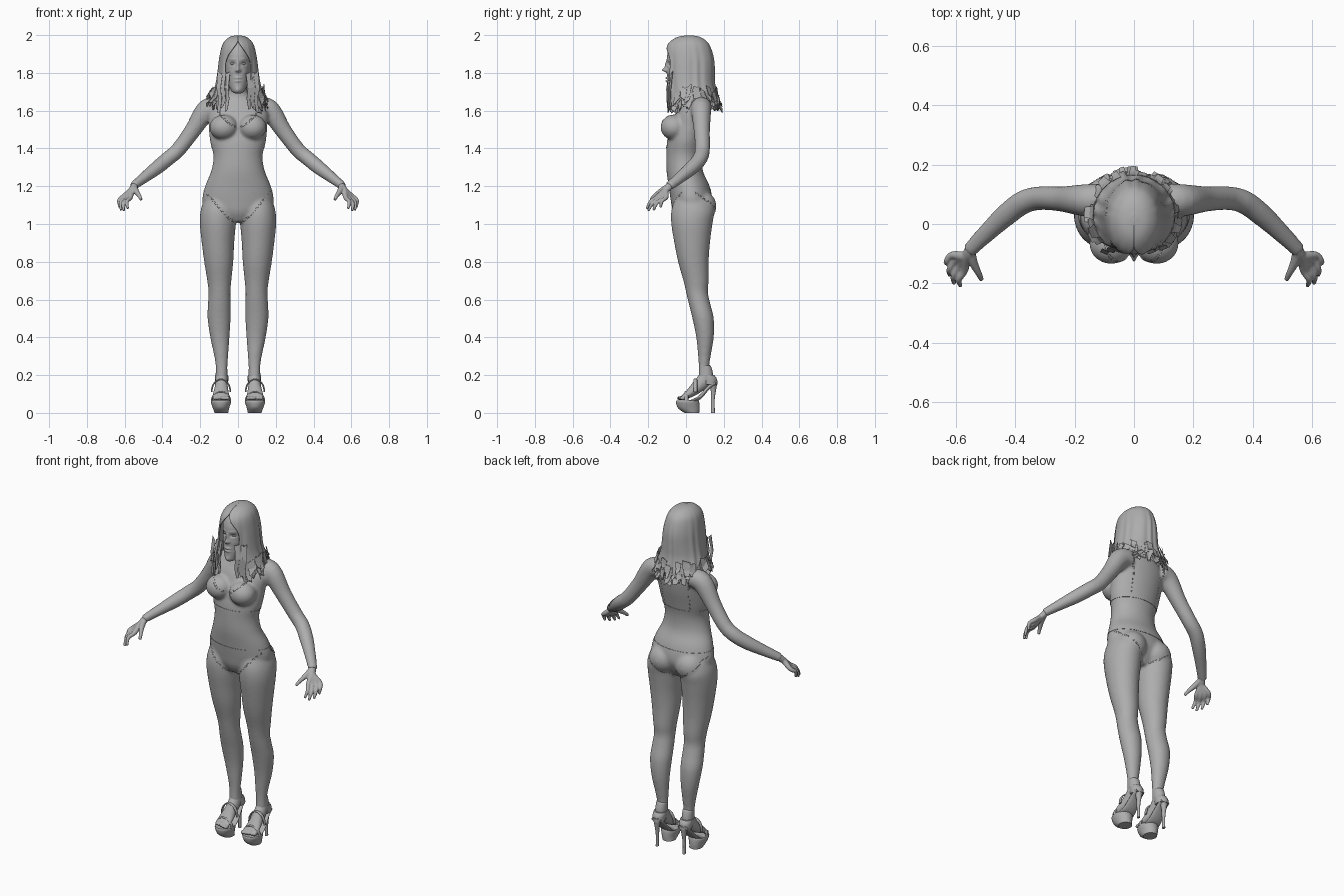
import bpy, bmesh, random
from math import sin, cos, pi, exp
from mathutils import Vector

random.seed(4)
if "Cube" in bpy.data.objects:
    bpy.data.objects.remove(bpy.data.objects["Cube"])

grey = bpy.data.materials.new("plain grey")
grey.use_nodes = True
GREY = (0.42, 0.42, 0.42, 1)
grey.diffuse_color = GREY
grey.node_tree.nodes["Principled BSDF"].inputs["Base Color"].default_value = GREY


def spline(rows, steps):
    """Smooth interpolation through rows of numbers."""
    rows = [Vector(r) for r in rows]
    out = []
    for i in range(len(rows) - 1):
        a, b = rows[max(i - 1, 0)], rows[i]
        c, d = rows[i + 1], rows[min(i + 2, len(rows) - 1)]
        for k in range(steps):
            t = k / steps
            out.append(b + (c - a) * (t / 2) + (a * 2 - b * 5 + c * 4 - d) * (t * t / 2)
                       + (b * 3 - a - c * 3 + d) * (t ** 3 / 2))
    return out + [rows[-1]]


def skin(bm, rings):
    loops = [[bm.verts.new(p) for p in ring] for ring in rings]
    n = len(loops[0])
    for a, b in zip(loops, loops[1:]):
        for i in range(n):
            j = (i + 1) % n
            bm.faces.new((a[i], a[j], b[j], b[i]))
    bm.faces.new(loops[0])
    bm.faces.new(loops[-1])


def stack(bm, rows, side=1, n=32, steps=5):
    """Level oval sections: height, centre x, half width, front y, back y."""
    rings = []
    for z, x, w, f, b in spline(rows, steps):
        rings.append([(side * x + w * cos(2 * pi * i / n),
                       (f + b) / 2 + (b - f) / 2 * sin(2 * pi * i / n), z) for i in range(n)])
    skin(bm, rings)


def tube(bm, rows, side=1, n=16, steps=5):
    """Oval sections square to a path: x, y, z, two radii."""
    rows = spline(rows, steps)
    pts = [Vector((side * r[0], r[1], r[2])) for r in rows]
    rings = []
    for i, p in enumerate(pts):
        t = (pts[min(i + 1, len(pts) - 1)] - pts[max(i - 1, 0)]).normalized()
        u = Vector((0, 1, 0)).cross(t).normalized()
        v = t.cross(u)
        rings.append([p + u * (rows[i][3] * cos(2 * pi * k / n))
                      + v * (rows[i][4] * sin(2 * pi * k / n)) for k in range(n)])
    skin(bm, rings)


def ball(bm, centre, size):
    made = bmesh.ops.create_uvsphere(bm, u_segments=24, v_segments=16, radius=1)["verts"]
    for v in made:
        v.co = Vector([c + s * q for c, s, q in zip(centre, size, v.co)])


def finish(bm, name, smooth=True, voxel=0, blur=0):
    bmesh.ops.recalc_face_normals(bm, faces=bm.faces)
    mesh = bpy.data.meshes.new(name)
    bm.to_mesh(mesh)
    bm.free()
    mesh.materials.append(grey)
    for p in mesh.polygons:
        p.use_smooth = smooth and len(p.vertices) < 5
    ob = bpy.data.objects.new(name, mesh)
    bpy.context.collection.objects.link(ob)
    if voxel:
        m = ob.modifiers.new("merge", 'REMESH')
        m.mode, m.voxel_size, m.use_smooth_shade = 'VOXEL', voxel, True
        m = ob.modifiers.new("soften", 'SMOOTH')
        m.factor, m.iterations = 0.5, blur
    return ob


# Body: torso, legs, arms and soft forms merged together
bm = bmesh.new()
stack(bm, [(1.01, 0, .05, -.04, .09), (1.06, 0, .15, -.068, .12), (1.12, 0, .188, -.08, .14),
           (1.2, 0, .174, -.092, .125), (1.28, 0, .142, -.103, .09), (1.36, 0, .13, -.104, .085),
           (1.44, 0, .148, -.1, .1), (1.52, 0, .155, -.08, .118), (1.6, 0, .16, -.05, .128),
           (1.65, 0, .12, -.02, .122), (1.69, 0, .054, -.01, .09), (1.78, 0, .048, -.03, .07)], n=48)
for s in (1, -1):
    stack(bm, [(1.13, .1, .08, -.06, .13), (1.07, .106, .092, -.078, .15), (1, .107, .095, -.078, .14),
               (.9, .106, .086, -.062, .127), (.8, .102, .077, -.042, .12), (.7, .099, .064, -.014, .12),
               (.64, .098, .058, 0, .116), (.58, .099, .06, .014, .128), (.5, .1, .061, .034, .147),
               (.4, .096, .051, .054, .147), (.3, .089, .037, .064, .131), (.24, .087, .031, .067, .124),
               (.17, .087, .032, .065, .14)], s)
    tube(bm, [(.1, .085, 1.62, .05, .052), (.165, .08, 1.605, .056, .054), (.24, .084, 1.495, .044, .043),
              (.315, .087, 1.395, .04, .04), (.372, .073, 1.345, .039, .04), (.43, .03, 1.297, .037, .038),
              (.5, -.035, 1.243, .029, .031), (.555, -.09, 1.2, .022, .026)], s, 24)
    ball(bm, (s * .076, -.065, 1.512), (.075, .07, .067))
    ball(bm, (s * .085, .085, 1.095), (.082, .076, .08))
body = finish(bm, "body", voxel=.008, blur=8)

# Hands: each finger runs from the wrist so the palm forms when merged
bm = bmesh.new()
knuckles = [(.57, -.155, 1.14), (.585, -.14, 1.135), (.599, -.123, 1.136), (.611, -.105, 1.142)]
tips = [(.583, -.208, 1.08), (.605, -.2, 1.07), (.619, -.172, 1.073), (.626, -.135, 1.088)]
for s in (1, -1):
    for k, t in zip(knuckles, tips):
        mid = Vector(k).lerp(Vector(t), .5) + Vector((.012, -.006, .008))
        tube(bm, [(.545, -.082, 1.206, .019, .021), (.563, -.108, 1.18, .016, .018), (*k, .013, .013),
                  (*mid, .01, .01), (*t, .007, .007)], s, 12)
    tube(bm, [(.55, -.09, 1.2, .017, .017), (.54, -.13, 1.175, .015, .015),
              (.523, -.165, 1.15, .011, .011), (.512, -.188, 1.128, .008, .008)], s, 12)
finish(bm, "hands", voxel=.004, blur=3)

# Head: oval sections with facial forms pushed in and out of the front
bm = bmesh.new()
stack(bm, [(1.692, 0, .016, -.09, -.04), (1.705, 0, .035, -.1, 0), (1.75, 0, .054, -.101, .05),
           (1.8, 0, .066, -.1, .1), (1.85, 0, .072, -.1, .12), (1.9, 0, .073, -.098, .125),
           (1.95, 0, .06, -.075, .105), (1.985, 0, .025, -.03, .06)], n=96, steps=10)
forms = [(0, 1.815, .009, .011, -.024), (0, 1.84, .007, .022, -.012), (0, 1.772, .016, .005, -.009),
         (0, 1.757, .014, .005, -.009), (0, 1.7645, .018, .003, .006), (0, 1.71, .014, .012, -.005)]
for s in (1, -1):
    forms += [(s * .028, 1.848, .013, .008, .012), (s * .03, 1.872, .018, .006, -.004),
              (s * .012, 1.812, .006, .006, -.008), (s * .04, 1.805, .014, .014, -.003)]
for v in bm.verts:
    if v.co.y < -.02:
        x, z = v.co.x, v.co.z
        v.co.y += sum(d * exp(-((x - fx) / w) ** 2 - ((z - fz) / h) ** 2) for fx, fz, w, h, d in forms)
finish(bm, "head")
bm = bmesh.new()
for s in (1, -1):
    ball(bm, (s * .028, -.073, 1.848), (.014, .014, .0075))
finish(bm, "eyes")

# Hair: shell open over the face
bm = bmesh.new()
N = 72
previous = None
for z, w, f, b, gap in spline([(1.999, .008, .01, .03, 0), (1.99, .045, -.045, .075, 0),
                               (1.965, .074, -.085, .112, .03), (1.93, .089, -.107, .132, .3),
                               (1.87, .1, -.113, .147, .68), (1.8, .108, -.115, .15, .68),
                               (1.74, .118, -.112, .152, .6), (1.68, .136, -.108, .165, .5),
                               (1.63, .146, -.1, .178, .6)], 4):
    ring = []
    for i in range(N + 1):
        a = (i / N * 2 - 1) * (pi - gap)
        wave = 1 + min(.025, (2 - z) * .15) * sin(11 * a + 2 * sin(5 * a))
        drop = max(0, 1.72 - z) * .35 * sin(17 * a)
        ring.append(bm.verts.new((w * wave * sin(a), (f + b) / 2 + (b - f) / 2 * wave * cos(a), z + drop)))
    if previous:
        for i in range(N):
            bm.faces.new((previous[i], previous[i + 1], ring[i + 1], ring[i]))
    else:
        bm.faces.new(ring[:-1])
    previous = ring
hair = finish(bm, "hair")
thick = hair.modifiers.new("thickness", 'SOLIDIFY')
thick.thickness = .005

# Hair ends: ragged strips flicking outward, then long locks beside the face
bm = bmesh.new()


def strip(points, across, width):
    rows = []
    for k, p in enumerate(points):
        half = across * (width / 2 * (1 - .15 * k))
        skew = Vector((0, 0, random.uniform(-.012, .012)))
        rows.append((bm.verts.new(p - half + skew), bm.verts.new(p + half - skew)))
    for (a, b), (c, d) in zip(rows, rows[1:]):
        bm.faces.new((a, b, d, c))


for i in range(80):
    a = random.uniform(-2.3, 2.3)
    out = Vector((sin(a), cos(a), 0))
    across = Vector((cos(a), -sin(a), random.uniform(-.4, .4))).normalized()
    start = Vector((.137 * sin(a), .03 + .135 * cos(a), random.uniform(1.65, 1.73)))
    flick, fall = random.uniform(.005, .032), random.uniform(.04, .07)
    strip([start, start + out * flick * .4 - Vector((0, 0, fall * .6)),
           start + out * flick - Vector((0, 0, fall))], across, random.uniform(.025, .05))
for s in (1, -1):
    for x in (.055, .075, .095):
        y = random.uniform(-.1, -.085)
        strip([Vector((s * x, y + .01, 1.8)), Vector((s * (x + .008), y, 1.72)),
               Vector((s * x, y, 1.66)), Vector((s * (x + .008), y + .005, random.uniform(1.59, 1.63)))],
              Vector((1, s * .4, 0)), .026)
ends = finish(bm, "hair_ends", smooth=False)
ends.modifiers.new("thickness", 'SOLIDIFY').thickness = .002

# Garment edges: narrow bands drawn onto the body
bm = bmesh.new()
for z, w, f, b in ((1.175, .18, -.09, .135), (1.403, .138, -.104, .095)):
    stack(bm, [(z, 0, w, f, b), (z + .008, 0, w, f, b)], n=64, steps=2)
R = (.004, .004)
for s in (1, -1):
    tube(bm, [(.18, -.02, 1.17, *R), (.11, -.085, 1.1, *R), (.055, -.075, 1.04, *R), (.02, -.04, 1.01, *R)], s, 8, 10)
    tube(bm, [(.18, .04, 1.17, *R), (.15, .13, 1.11, *R), (.08, .15, 1.05, *R), (.02, .09, 1.02, *R)], s, 8, 10)
    tube(bm, [(.11, -.02, 1.63, *R), (.09, -.09, 1.57, *R), (.05, -.12, 1.53, *R), (.004, -.1, 1.51, *R)], s, 8, 10)
    tube(bm, [(.11, .11, 1.64, *R), (.1, .13, 1.55, *R), (.1, .11, 1.41, *R)], s, 8, 10)
bands = finish(bm, "garment_edges")
wrap = bands.modifiers.new("fit", 'SHRINKWRAP')
wrap.target, wrap.offset, wrap.wrap_mode = body, .002, 'ABOVE_SURFACE'

# Feet and platform shoes
for s, side in ((1, "left"), (-1, "right")):
    bm = bmesh.new()
    tube(bm, [(.087, .102, .25, .03, .029), (.087, .105, .19, .032, .038), (.088, .065, .142, .034, .035),
              (.09, .015, .1, .043, .022), (.09, -.015, .084, .045, .013)], s, 24)
    for k in range(5):
        ball(bm, (s * (.055 + .0175 * k), -.03 + .004 * k, .078), (.011 - .0009 * k, .02, .011))
    finish(bm, side + "_foot", voxel=.005, blur=4)
    bm = bmesh.new()
    stack(bm, [(0, .088, .036, -.008, .07), (.025, .09, .043, -.042, .072), (.055, .09, .053, -.053, .07),
               (.066, .09, .052, -.05, .066)], s, 32, 4)
    shoe = finish(bm, side + "_platform")
    bm = bmesh.new()
    tube(bm, [(.09, .02, .056, .05, .01), (.089, .07, .08, .042, .01), (.088, .12, .135, .034, .01),
              (.088, .155, .16, .03, .012)], s, 24)
    tube(bm, [(.088, .142, .17, .028, .026), (.088, .145, .125, .015, .015), (.088, .142, .07, .009, .01),
              (.088, .143, 0, .008, .01)], s)
    stack(bm, [(.15, .087, .034, .09, .166), (.18, .087, .036, .085, .163), (.2, .087, .035, .08, .15)], s)
    finish(bm, side + "_heel")
    # Straps arching over the toes and instep
    bm = bmesh.new()
    for y, z, h in ((.002, .062, .05), (.05, .11, .068)):
        tube(bm, [(.09 - .05 * cos(pi * k / 8), y, z + h * sin(pi * k / 8), .004, .011)
                  for k in range(9)], s, 8, 2)
    finish(bm, side + "_straps")
